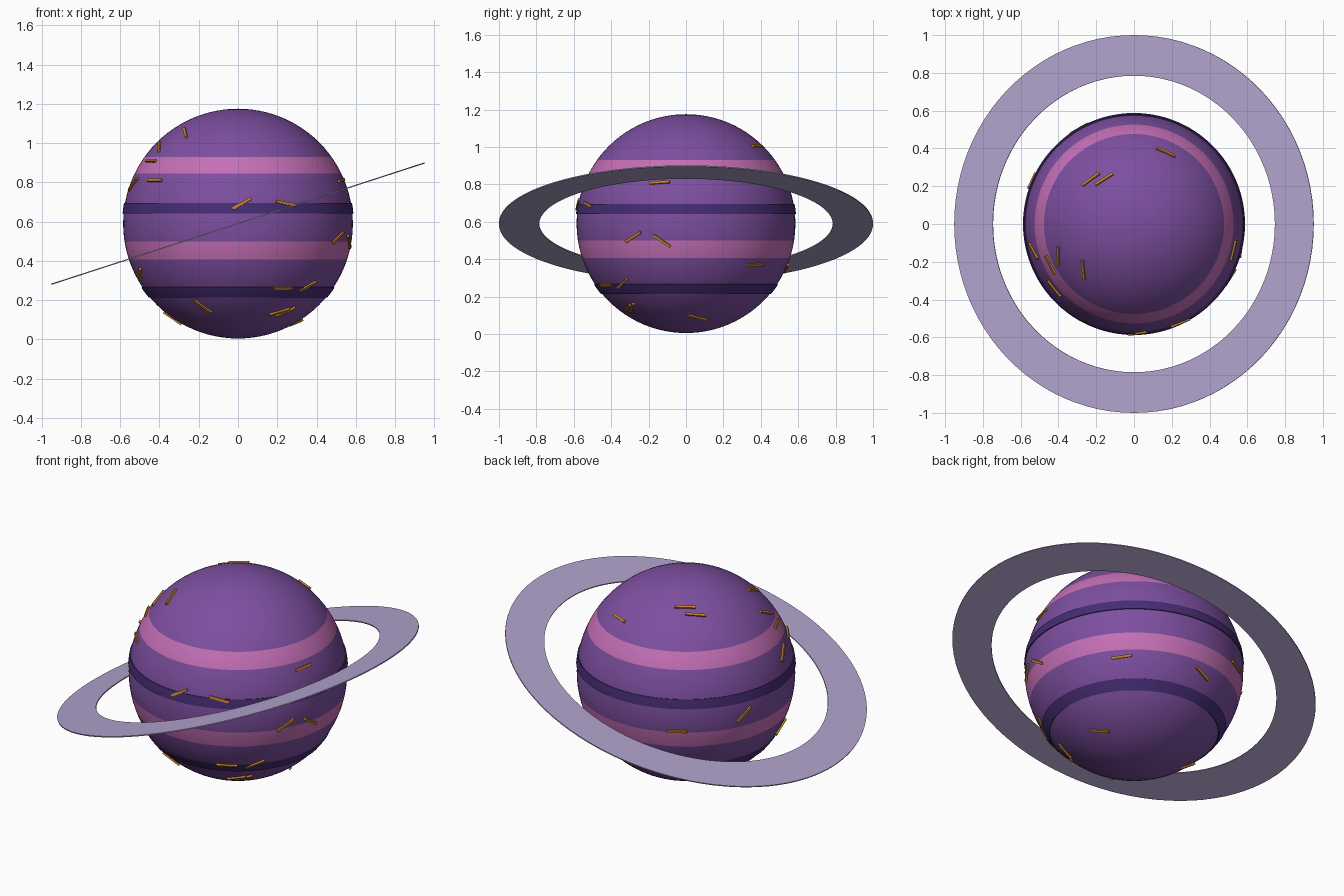
import bpy, bmesh
from math import radians, sin, cos, pi
from mathutils import Matrix, Vector

RADIUS = 0.585
CENTRE = Vector((0, 0, 0.59))
SEGMENTS = 96

cube = bpy.data.objects.get("Cube")
if cube:
    bpy.data.objects.remove(cube, do_unlink=True)


def make_material(name, rgb):
    mat = bpy.data.materials.new(name)
    mat.use_nodes = True
    colour = (*rgb, 1.0)
    mat.diffuse_color = colour
    mat.node_tree.nodes["Principled BSDF"].inputs["Base Color"].default_value = colour
    return mat


purple = make_material("purple", (0.205, 0.078, 0.352))
pink = make_material("pink", (0.56, 0.16, 0.47))
indigo = make_material("dark indigo", (0.061, 0.026, 0.171))
lavender = make_material("lavender", (0.44, 0.366, 0.604))
gold = make_material("gold", (0.55, 0.22, 0.02))


def finish(bm, name, materials, smooth=True):
    """Turn a bmesh into a named object resting at the planet's centre."""
    bmesh.ops.recalc_face_normals(bm, faces=bm.faces)
    mesh = bpy.data.meshes.new(name)
    bm.to_mesh(mesh)
    bm.free()
    for mat in materials:
        mesh.materials.append(mat)
    obj = bpy.data.objects.new(name, mesh)
    obj.location = CENTRE
    bpy.context.collection.objects.link(obj)
    if smooth:
        bpy.ops.object.select_all(action="DESELECT")
        obj.select_set(True)
        bpy.context.view_layer.objects.active = obj
        bpy.ops.object.shade_smooth_by_angle(angle=radians(30))
    return obj


def lathe(name, profile, mat):
    """Revolve a closed (radius, height) profile about z."""
    bm = bmesh.new()
    verts = [bm.verts.new((r, 0, z)) for r, z in profile]
    edges = [bm.edges.new((v, verts[i - 1])) for i, v in enumerate(verts)]
    bmesh.ops.spin(bm, geom=verts + edges, cent=(0, 0, 0), axis=(0, 0, 1),
                   angle=2 * pi, steps=SEGMENTS, use_merge=True)
    bmesh.ops.remove_doubles(bm, verts=bm.verts, dist=1e-5)
    return finish(bm, name, [mat])


# Planet: sphere cut at the edges of its flush pink stripes
stripes = [(0.255, 0.339), (-0.183, -0.091)]
bm = bmesh.new()
bmesh.ops.create_uvsphere(bm, u_segments=SEGMENTS, v_segments=48, radius=RADIUS)
for height in [h for pair in stripes for h in pair]:
    bmesh.ops.bisect_plane(bm, geom=bm.verts[:] + bm.edges[:] + bm.faces[:],
                           plane_co=(0, 0, height), plane_no=(0, 0, 1))
for face in bm.faces:
    z = face.calc_center_median().z
    face.material_index = int(any(low < z < high for low, high in stripes))
finish(bm, "planet", [purple, pink])


# Raised dark bands that follow the sphere
def raised_band(name, low, high):
    outer, inner, steps = RADIUS + 0.005, RADIUS - 0.01, 4
    lats = [radians(low + (high - low) * i / steps) for i in range(steps + 1)]
    profile = [(outer * cos(a), outer * sin(a)) for a in lats]
    profile += [(inner * cos(a), inner * sin(a)) for a in reversed(lats)]
    lathe(name, profile, indigo)


raised_band("upper_dark_band", 5, 10.3)
raised_band("lower_dark_band", -39.7, -33.5)

# Tilted flat ring
half = 0.003
ring = lathe("ring", [(0.785, -half), (1, -half), (1, half), (0.785, half)], lavender)
ring.rotation_euler.y = radians(-18)

# Gold slivers lying on the surface: longitude, latitude, turn from east
slivers = [
    (-138, 52, -42), (-157, 42, -35), (-154, 33, 0), (-141, 22, 0), (-88, 10, 30),
    (-65, 10, -12), (-29, -7, 29), (-13, -9, -34), (-116, -46, -53), (-62, -34, 0),
    (-44, -33, 30), (-56, -50, 25), (-50, -50, 38), (-161, -26, 35), (171, -55, 80),
    (12, -59, -25), (-15, 22, 4), (-165, 20, 35), (43, -22, 5), (93, -24, -22),
    (120, -8, 0), (134, 56, -10), (124, 61, -2), (66, 45, 0), (157, -2, 40),
]
bm = bmesh.new()
for lon, lat, turn in slivers:
    place = (Matrix.Rotation(radians(lon), 4, "Z")
             @ Matrix.Rotation(radians(-lat), 4, "Y")
             @ Matrix.Translation((RADIUS + 0.003, 0, 0))
             @ Matrix.Rotation(radians(turn), 4, "X")
             @ Matrix.Diagonal((0.012, 0.11, 0.014, 1)))
    bmesh.ops.create_cube(bm, size=1, matrix=place)
finish(bm, "gold_slivers", [gold], smooth=False)
